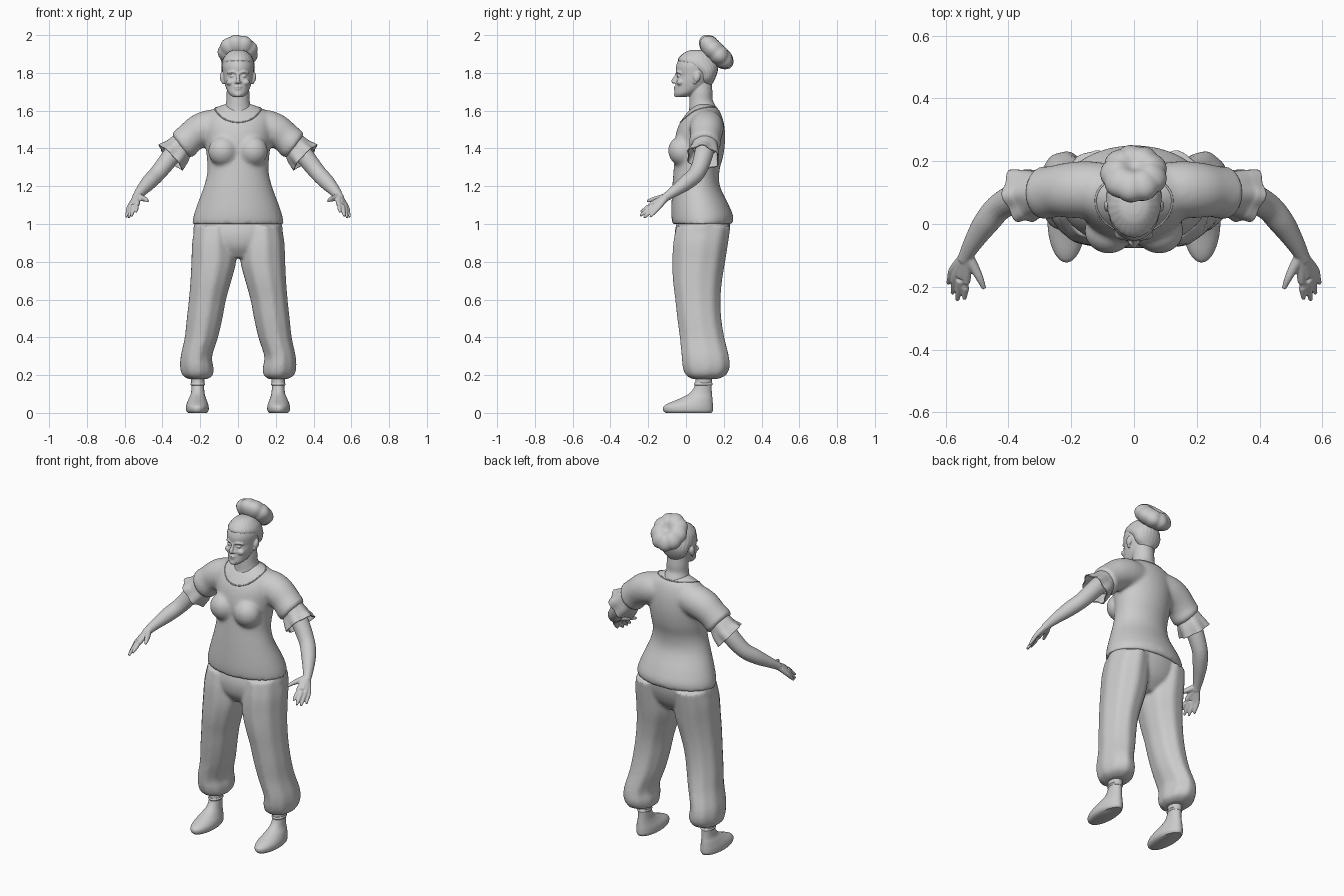
import bpy, bmesh, math
from mathutils import Vector, Matrix
from mathutils.bvhtree import BVHTree

if "Cube" in bpy.data.objects:
    bpy.data.objects.remove(bpy.data.objects["Cube"])

grey = bpy.data.materials.new("plain_grey")
grey.use_nodes = True
grey.diffuse_color = (0.6, 0.6, 0.6, 1)
grey.node_tree.nodes["Principled BSDF"].inputs["Base Color"].default_value = grey.diffuse_color


def spline(rows, n=5):
    """Catmull-Rom through a table of rows."""
    out = []
    for i in range(len(rows) - 1):
        quad = [rows[max(i - 1, 0)], rows[i], rows[i + 1], rows[min(i + 2, len(rows) - 1)]]
        for k in range(n):
            t = k / n
            out.append([0.5 * (2 * b + (c - a) * t + (2 * a - 5 * b + 4 * c - d) * t * t
                               + (3 * b - a - 3 * c + d) * t ** 3) for a, b, c, d in zip(*quad)])
    return out + [list(rows[-1])]


def skin(bm, rings, cap=True, closed=False):
    """Bridge rings of points with quads."""
    loops = [[bm.verts.new(p) for p in ring] for ring in rings]
    for a, b in zip(loops, loops[1:] + loops[:1] if closed else loops[1:]):
        for i in range(len(a)):
            j = (i + 1) % len(a)
            bm.faces.new((a[i], a[j], b[j], b[i]))
    if cap:
        bm.faces.new(loops[0])
        bm.faces.new(loops[-1])


def stack(bm, rows, sides=48, fold=0.0, count=9):
    """Horizontal sections: z, centre x, half width, front y, back y."""
    rings = []
    for z, cx, rx, y0, y1 in spline(rows):
        ring = []
        for i in range(sides):
            a = 2 * math.pi * i / sides
            w = 1 + fold * math.cos(count * a)
            ring.append((cx + rx * w * math.cos(a), (y0 + y1) / 2 + (y1 - y0) / 2 * w * math.sin(a), z))
        rings.append(ring)
    skin(bm, rings)


def tube(bm, rows, sides=20, cap=True, closed=False, wave=0.0, n=5):
    """Round tube through rows of x, y, z, radius; wave grows to the end."""
    pts = spline(rows, n)
    rings = []
    for k, (x, y, z, r) in enumerate(pts):
        if closed:
            ahead, behind = pts[(k + 1) % len(pts)], pts[k - 1]
        else:
            ahead, behind = pts[min(k + 1, len(pts) - 1)], pts[max(k - 1, 0)]
        t = (Vector(ahead[:3]) - Vector(behind[:3])).normalized()
        u = t.cross((0, 1, 0) if abs(t.y) < 0.8 and not closed else (0, 0, 1)).normalized()
        v = t.cross(u)
        ring = []
        for i in range(sides):
            a = 2 * math.pi * i / sides
            w = r * (1 + wave * k / len(pts) * math.cos(6 * a))
            ring.append(Vector((x, y, z)) + (u * math.cos(a) + v * math.sin(a)) * w)
        rings.append(ring)
    skin(bm, rings, cap, closed)


def blob(bm, centre, size, tilt=0.0):
    """Ellipsoid."""
    m = Matrix.Translation(centre) @ Matrix.Rotation(tilt, 4, "X") @ Matrix.Diagonal((*size, 1))
    return bmesh.ops.create_uvsphere(bm, u_segments=32, v_segments=18, radius=1, matrix=m)["verts"]


def finish(name, bm, side=1, mirror=False, voxel=0, relax=0, thick=0, angle=50):
    if side < 0:
        bmesh.ops.scale(bm, vec=(-1, 1, 1), verts=bm.verts)
    bmesh.ops.recalc_face_normals(bm, faces=bm.faces)
    me = bpy.data.meshes.new(name)
    bm.to_mesh(me)
    bm.free()
    ob = bpy.data.objects.new(name, me)
    bpy.context.collection.objects.link(ob)
    me.materials.append(grey)
    if mirror:
        ob.modifiers.new("mirror", "MIRROR").use_mirror_merge = False
    if voxel:
        mod = ob.modifiers.new("fuse", "REMESH")
        mod.mode, mod.voxel_size, mod.use_smooth_shade = "VOXEL", voxel, True
    if relax:
        mod = ob.modifiers.new("relax", "SMOOTH")
        mod.factor, mod.iterations = 0.5, relax
    if thick:
        ob.modifiers.new("cloth", "SOLIDIFY").thickness = thick
    bpy.ops.object.select_all(action="DESELECT")
    ob.select_set(True)
    bpy.context.view_layer.objects.active = ob
    if voxel:
        me.shade_smooth()
    else:
        bpy.ops.object.shade_smooth_by_angle(angle=math.radians(angle))
    return ob


# Shirt: torso, bust and sleeves fused
bm = bmesh.new()
stack(bm, [(1.0, 0, .242, -.072, .247), (1.04, 0, .236, -.077, .25), (1.1, 0, .217, -.077, .227),
           (1.2, 0, .18, -.072, .18), (1.28, 0, .162, -.066, .177), (1.36, 0, .166, -.06, .197),
           (1.44, 0, .175, -.06, .207), (1.52, 0, .182, -.04, .203), (1.58, 0, .17, -.002, .187),
           (1.615, 0, .12, .03, .165), (1.635, 0, .07, .05, .13)])
for s in (-1, 1):
    blob(bm, (s * .08, -.022, 1.385), (.078, .072, .08), .25)
    tube(bm, [(s * .06, .11, 1.52, .08), (s * .14, .11, 1.515, .09), (s * .2, .108, 1.495, .089),
              (s * .25, .105, 1.46, .082), (s * .275, .1, 1.437, .083), (s * .292, .1, 1.42, .084),
              (s * .305, .1, 1.41, .07)], 32)
shirt = finish("shirt", bm, voxel=.01, relax=9)

# Neckline: a thin seam laid on the shirt
bpy.context.view_layer.update()
surface = BVHTree.FromObject(shirt, bpy.context.evaluated_depsgraph_get())
seam = []
for i in range(48):
    a = 2 * math.pi * i / 48
    x, y = .122 * math.cos(a), .075 + (.085 if math.sin(a) > 0 else .105) * math.sin(a)
    hit = surface.ray_cast(Vector((x, y, 1.8)), Vector((0, 0, -1)))[0]
    if hit:
        seam.append((*hit, .0035))
bm = bmesh.new()
tube(bm, seam, 8, cap=False, closed=True, n=1)
finish("neckline_seam", bm)

# Trousers: hips and two gathered legs fused
bm = bmesh.new()
stack(bm, [(1.02, 0, .228, -.045, .235), (.95, 0, .236, -.06, .225), (.88, 0, .2, -.05, .195),
           (.82, 0, .1, -.01, .14)])
for s in (-1, 1):
    stack(bm, [(.99, s * .125, .105, -.05, .235), (.9, s * .128, .116, -.066, .222),
               (.8, s * .13, .118, -.071, .206), (.7, s * .145, .108, -.068, .19),
               (.6, s * .163, .098, -.056, .182), (.5, s * .178, .094, -.045, .186),
               (.4, s * .195, .088, -.032, .202), (.3, s * .221, .083, -.022, .226),
               (.24, s * .219, .088, -.016, .23), (.2, s * .215, .08, .0, .21),
               (.18, s * .213, .052, .03, .17)], fold=.018)
finish("trousers", bm, voxel=.009, relax=4)

# Head: skull, neck and facial features fused
bm = bmesh.new()
stack(bm, [(1.672, 0, .026, -.054, .0), (1.69, 0, .048, -.061, .05), (1.72, 0, .063, -.057, .1),
           (1.755, 0, .073, -.054, .13), (1.785, 0, .079, -.047, .15), (1.805, 0, .081, -.052, .158),
           (1.84, 0, .083, -.051, .162), (1.88, 0, .072, -.033, .15), (1.908, 0, .048, .0, .115),
           (1.918, 0, .02, .03, .08)])
tube(bm, [(0, .095, 1.54, .095), (0, .088, 1.6, .076), (0, .08, 1.65, .062), (0, .08, 1.7, .06),
          (0, .08, 1.75, .055)], 32)
tube(bm, [(0, -.045, 1.805, .007), (0, -.055, 1.78, .008), (0, -.066, 1.756, .0115),
          (0, -.06, 1.745, .007)], 16)
blob(bm, (0, -.054, 1.725), (.021, .011, .0055))
blob(bm, (0, -.053, 1.714), (.019, .011, .006))
blob(bm, (0, -.05, 1.685), (.02, .014, .013))
for s in (-1, 1):
    blob(bm, (s * .011, -.056, 1.75), (.008, .009, .007))
    blob(bm, (s * .03, -.036, 1.783), (.015, .012, .007))
    blob(bm, (s * .038, -.03, 1.75), (.024, .02, .018))
    tube(bm, [(s * .01, -.048, 1.8, .006), (s * .032, -.045, 1.806, .0065), (s * .055, -.027, 1.798, .006)], 12)
    # Ear bowl and lobe
    blob(bm, (s * .083, .058, 1.778), (.013, .019, .028), -.25)
    blob(bm, (s * .078, .048, 1.752), (.008, .01, .013))
finish("head_and_neck", bm, voxel=.004, relax=3)

# Hair drawn back over the skull
bm = bmesh.new()
stack(bm, [(1.735, 0, .035, .075, .135), (1.765, 0, .07, .068, .152), (1.8, 0, .084, .05, .165),
           (1.83, 0, .088, .005, .17), (1.86, 0, .084, -.04, .165), (1.885, 0, .073, -.034, .153),
           (1.912, 0, .048, .0, .12), (1.922, 0, .02, .03, .08)], sides=96, fold=.008, count=24)
finish("hair", bm, angle=80)

# Bun: scalloped disc with a dimple, tilted back
bm = bmesh.new()
blob(bm, (0, 0, 0), (1, 1, 1))
bmesh.ops.subdivide_edges(bm, edges=bm.edges, cuts=1, use_grid_fill=True)
for v in bm.verts:
    a, r = math.atan2(v.co.y, v.co.x), math.hypot(v.co.x, v.co.y)
    lobes = 1 + .07 * r * (abs(math.sin(4.5 * a)) - .7)
    dimple = 1 - .5 * math.exp(-8 * r * r)
    v.co = (.106 * v.co.x * lobes, .112 * v.co.y * lobes, .062 * v.co.z * dimple * lobes)
bmesh.ops.transform(bm, verts=bm.verts,
                    matrix=Matrix.Translation((0, .16, 1.91)) @ Matrix.Rotation(-math.pi / 4, 4, "X"))
finish("hair_bun", bm, angle=80)

for side, label in ((1, "left"), (-1, "right")):
    # Arm with palm, fingers and thumb
    bm = bmesh.new()
    tube(bm, [(.26, .105, 1.46, .05), (.34, .095, 1.375, .05), (.42, .06, 1.275, .044),
              (.47, .005, 1.222, .041), (.51, -.055, 1.178, .031), (.532, -.095, 1.15, .024),
              (.542, -.115, 1.135, .022)])
    for knuckle, tip, r in (((.533, -.168, 1.113), (.54, -.24, 1.063), .0115),
                            ((.55, -.168, 1.104), (.563, -.243, 1.043), .012),
                            ((.564, -.158, 1.096), (.578, -.222, 1.033), .0115),
                            ((.575, -.143, 1.09), (.592, -.19, 1.037), .0105)):
        k, t = Vector(knuckle), Vector(tip)
        tube(bm, [(.534, -.1, 1.148, .019), (*k, r * 1.25), (*k.lerp(t, .55), r), (*t, r * .55)], 14)
    tube(bm, [(.53, -.1, 1.148, .018), (.508, -.14, 1.137, .016), (.49, -.175, 1.13, .012),
              (.477, -.206, 1.12, .007)], 14)
    finish(label + "_arm", bm, side, voxel=.004, relax=3)

    # Flared sleeve ruffle, open at the end
    bm = bmesh.new()
    tube(bm, [(.29, .1, 1.425, .066), (.312, .099, 1.4, .072), (.332, .096, 1.376, .08),
              (.357, .09, 1.352, .087)], 48, cap=False, wave=.09)
    finish(label + "_sleeve_ruffle", bm, side, thick=.006)

    # Ankle and shoe
    bm = bmesh.new()
    stack(bm, [(.0, .215, .05, -.108, .135), (.012, .215, .059, -.12, .142), (.032, .215, .06, -.12, .143),
               (.05, .215, .056, -.095, .142), (.075, .215, .046, -.035, .14), (.105, .213, .036, .02, .137),
               (.15, .213, .034, .048, .136), (.22, .213, .04, .048, .142)])
    finish(label + "_shoe", bm, side)
    # Shoe collar
    bm = bmesh.new()
    stack(bm, [(.145, .213, .034, .046, .138), (.152, .213, .0385, .043, .141), (.16, .213, .034, .046, .138)])
    finish(label + "_shoe_collar", bm, side)
